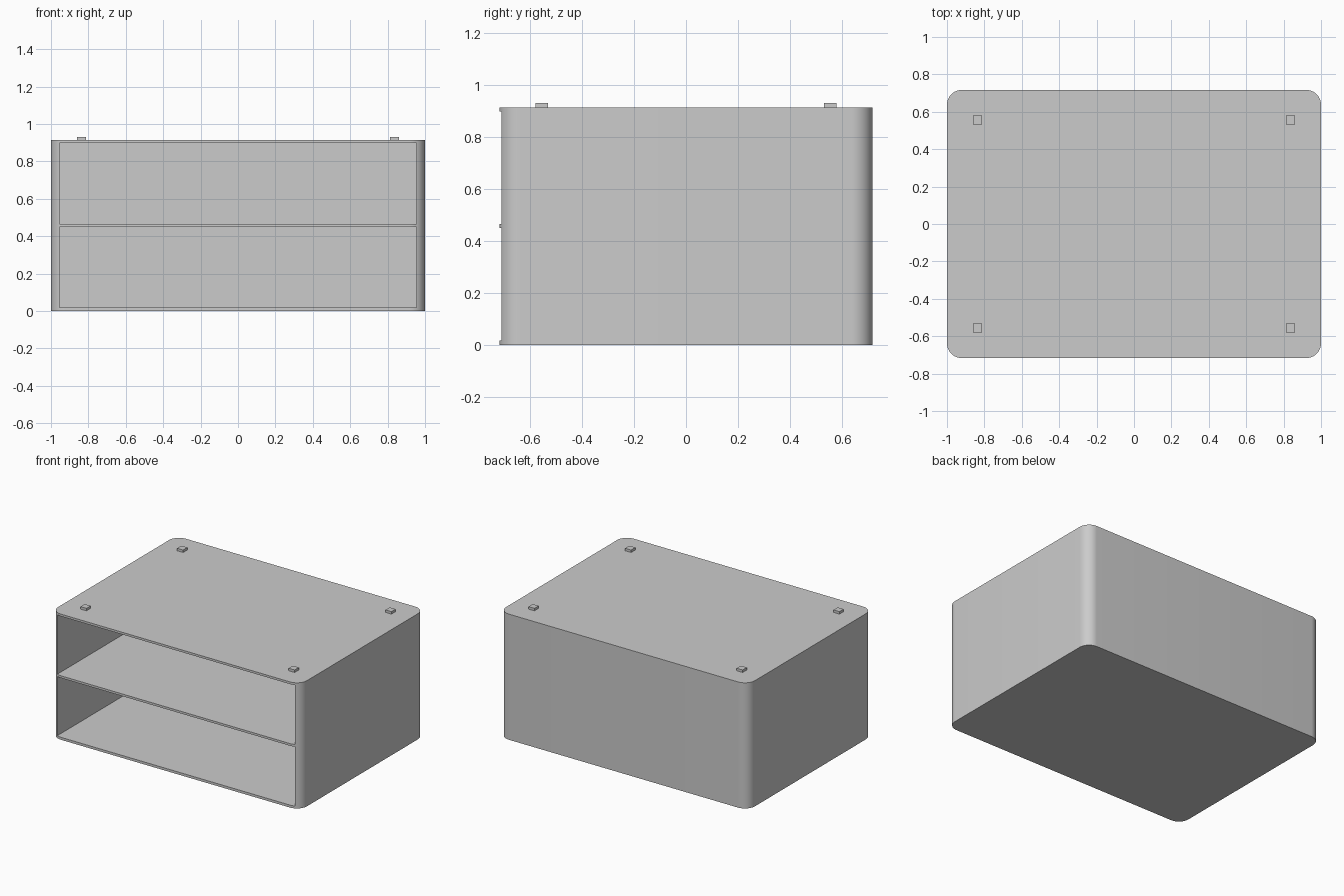
import bpy
import bmesh

WIDTH, DEPTH, HEIGHT = 2.0, 1.434, 0.913
CORNER = 0.08
WALL = 0.045

if "Cube" in bpy.data.objects:
    bpy.data.objects.remove(bpy.data.objects["Cube"], do_unlink=True)

# Single plain grey finish
grey = bpy.data.materials.new("plain_grey")
grey.use_nodes = True
colour = (0.6, 0.6, 0.6, 1)
grey.diffuse_color = colour
grey.node_tree.nodes["Principled BSDF"].inputs["Base Color"].default_value = colour


def box(name, low, high, radius=0):
    """Box between two corners, optionally with rounded vertical edges."""
    bm = bmesh.new()
    bmesh.ops.create_cube(bm, size=1)
    for v in bm.verts:
        v.co = [h if c > 0 else l for c, l, h in zip(v.co, low, high)]
    if radius:
        upright = [e for e in bm.edges
                   if abs(e.verts[0].co.z - e.verts[1].co.z) > 0.01]
        bmesh.ops.bevel(bm, geom=upright, offset=radius, segments=12,
                        profile=0.5, affect='EDGES')
    mesh = bpy.data.meshes.new(name)
    bm.to_mesh(mesh)
    bm.free()
    mesh.materials.append(grey)
    obj = bpy.data.objects.new(name, mesh)
    bpy.context.collection.objects.link(obj)
    return obj


def select_only(obj):
    bpy.ops.object.select_all(action='DESELECT')
    obj.select_set(True)
    bpy.context.view_layer.objects.active = obj


# Rounded cabinet body
body = box("cabinet_body", (-WIDTH / 2, -DEPTH / 2, 0),
           (WIDTH / 2, DEPTH / 2, HEIGHT), CORNER)

# Two open compartments cut in from the front
for label, bottom, top in (("lower", 0.018, 0.449), ("upper", 0.465, 0.897)):
    cutter = box(label + "_compartment_cutter",
                 (-WIDTH / 2 + WALL, -DEPTH, bottom),
                 (WIDTH / 2 - WALL, DEPTH / 2 - WALL, top))
    cutter.hide_render = True
    cut = body.modifiers.new(label + "_opening", 'BOOLEAN')
    cut.operation = 'DIFFERENCE'
    cut.solver = 'EXACT'
    cut.object = cutter
    select_only(body)
    bpy.ops.object.modifier_apply(modifier=cut.name)
    bpy.data.objects.remove(cutter, do_unlink=True)

select_only(body)
bpy.ops.object.shade_smooth_by_angle(angle=0.5)

# Small square stacking pegs on the top
half = 0.024
for side, x in (("left", 0.837), ("right", -0.837)):
    for end, y in (("front", -0.555), ("back", 0.555)):
        box(f"{end}_{side}_peg", (x - half, y - half, HEIGHT - 0.005),
            (x + half, y + half, HEIGHT + 0.018))
